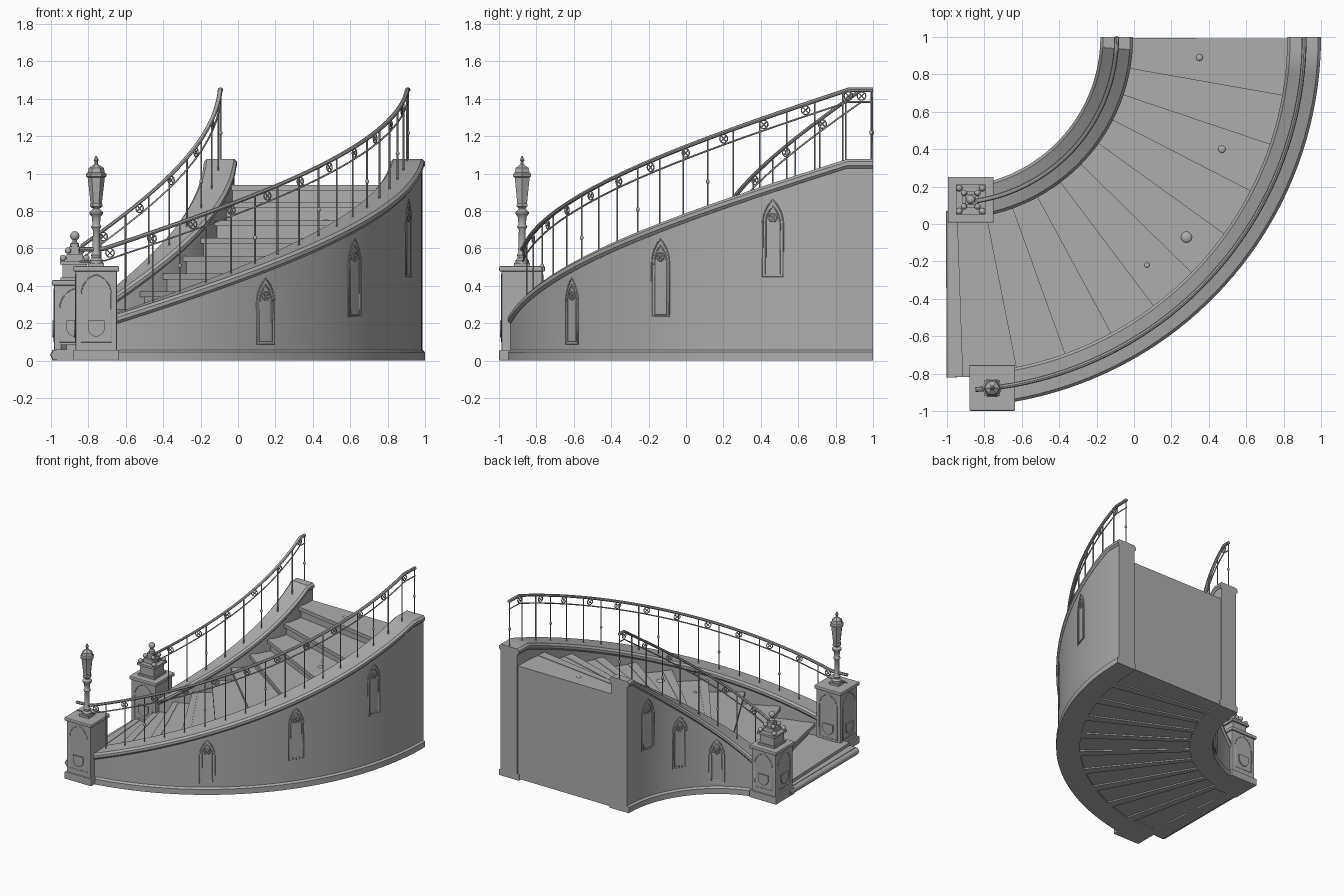
import bpy, bmesh, math
from mathutils import Vector, Matrix

if "Cube" in bpy.data.objects:
    bpy.data.objects.remove(bpy.data.objects["Cube"])

CX, CY = -0.98, 1.0                      # centre of the sweeping stair
R_IN, R_OUT = (0.80, 0.975), (1.80, 1.98)  # radii of the two side walls

stone = bpy.data.materials.new("grey stone")
stone.diffuse_color = (0.42, 0.42, 0.42, 1)
stone.use_nodes = True
stone.node_tree.nodes["Principled BSDF"].inputs["Base Color"].default_value = stone.diffuse_color


def top(phi):
    """Height of the sloping wall cap; phi in degrees."""
    return 0.25 + 0.0109 * (min(phi, 86) - 10)


def rail_z(phi):
    return max(top(phi), 0.225)


def P(r, phi, z):
    a = math.radians(phi)
    return Vector((CX + r * math.sin(a), CY - r * math.cos(a), z))


def steps_between(a, b, d=2.0):
    n = max(1, round((b - a) / d))
    return [a + (b - a) * i / n for i in range(n + 1)]


def finish(name, bm, smooth=True):
    bmesh.ops.recalc_face_normals(bm, faces=bm.faces)
    me = bpy.data.meshes.new(name)
    bm.to_mesh(me)
    bm.free()
    ob = bpy.data.objects.new(name, me)
    bpy.context.collection.objects.link(ob)
    me.materials.append(stone)
    if smooth:
        bpy.ops.object.select_all(action='DESELECT')
        ob.select_set(True)
        bpy.context.view_layer.objects.active = ob
        bpy.ops.object.shade_smooth_by_angle(angle=math.radians(35))
    return ob


def sweep(bm, profile, phis, zf=top):
    """Sweep (r, z, follow) points round the stair; follow adds the slope."""
    rings = [[bm.verts.new(P(r, p, z + k * zf(p))) for r, z, k in profile] for p in phis]
    n = len(profile)
    for a, b in zip(rings, rings[1:]):
        for i in range(n):
            bm.faces.new((a[i], a[(i + 1) % n], b[(i + 1) % n], b[i]))
    bm.faces.new(rings[0])
    bm.faces.new(rings[-1])


def sector(bm, r0, r1, z0, z1, a, b):
    sweep(bm, [(r0, z0, 0), (r1, z0, 0), (r1, z1, 0), (r0, z1, 0)], steps_between(a, b, 3))


def box(bm, c, size):
    m = Matrix.Translation(c) @ Matrix.Diagonal((*size, 1))
    bmesh.ops.create_cube(bm, size=1, matrix=m)


def ball(bm, c, r, squash=1.0):
    m = Matrix.Translation(c) @ Matrix.Diagonal((1, 1, squash, 1))
    bmesh.ops.create_uvsphere(bm, u_segments=12, v_segments=8, radius=r, matrix=m)


def lathe(bm, c, profile, n):
    rings = [[bm.verts.new((c[0] + r * math.cos(i * math.tau / n),
                            c[1] + r * math.sin(i * math.tau / n), z)) for i in range(n)]
             for r, z in profile]
    for a, b in zip(rings, rings[1:]):
        for i in range(n):
            bm.faces.new((a[i], a[(i + 1) % n], b[(i + 1) % n], b[i]))
    bm.faces.new(rings[0])
    bm.faces.new(rings[-1])


def wires(name, paths, radius):
    """Round bars along (points, closed) paths."""
    cu = bpy.data.curves.new(name, 'CURVE')
    cu.dimensions = '3D'
    cu.bevel_depth, cu.bevel_resolution, cu.use_fill_caps = radius, 1, True
    for pts, closed in paths:
        s = cu.splines.new('POLY')
        s.points.add(len(pts) - 1)
        for q, p in zip(s.points, pts):
            q.co = (*p, 1)
        s.use_cyclic_u = closed
    cu.materials.append(stone)
    ob = bpy.data.objects.new(name, cu)
    bpy.context.collection.objects.link(ob)


def arch(w, z0, z1, z2):
    """Gothic outline of two arcs as (s, z): sill z0, spring z1, tip z2."""
    h = z2 - z1
    c = (h * h - w * w) / (2 * w)
    end = math.atan2(h, c)
    side = [((w + c) * math.cos(end * i / 6) - c, z1 + (w + c) * math.sin(end * i / 6))
            for i in range(6)]
    return [(-w, z0), (w, z0)] + side + [(0, z2)] + [(-s, z) for s, z in reversed(side)]


def circle(r, z, n=14):
    return [(r * math.cos(i * math.tau / n), z + r * math.sin(i * math.tau / n)) for i in range(n)]


# Side walls with plinth and rounded sloping cap
for side, (r0, r1), start in (("inner", R_IN, 8), ("outer", R_OUT, 6)):
    phis = steps_between(start, 86) + [88, 90]
    bm = bmesh.new()
    a, b = r0 + 0.014, r1 - 0.014
    sweep(bm, [(a, 0, 0), (b, 0, 0), (b, -0.03, 1), (a, -0.03, 1)], phis)
    finish(side + "_wall", bm)
    bm = bmesh.new()
    sweep(bm, [(r0, 0, 0), (r1, 0, 0), (r1, 0.045, 0), (r1 - 0.015, 0.058, 0),
               (r0 + 0.015, 0.058, 0), (r0, 0.045, 0)], phis)
    finish(side + "_plinth", bm)
    bm = bmesh.new()
    sweep(bm, [(r0 + 0.012, -0.05, 1), (r1 - 0.012, -0.05, 1), (r1, -0.035, 1), (r1, -0.015, 1),
               (r1 - 0.015, 0, 1), (r0 + 0.015, 0, 1), (r0, -0.015, 1), (r0, -0.035, 1)], phis)
    finish(side + "_wall_cap", bm)

# Solid flight of stairs: one zigzag with overhanging nosings, closed to the floor
RISE, TURN, S0, S1, FLOOR = 0.095, 8.6, 0.93, 1.82, 0.01
zig = [(2.0 + 1.6, FLOOR)]
fronts = [2.0] + [80 - TURN * k for k in range(8, -1, -1)]
for i, f in enumerate(fronts):
    z = 0.94 - RISE * (9 - i)
    zig += [(f + 1.6, z - 0.03), (f, z - 0.03), (f, z), (f + 2.3, z), (f + 2.3, z - 0.004)]
    nxt = fronts[i + 1] + 1.6 if i < 9 else 89.7
    zig.append((nxt, z - 0.004))
zig.append((89.7, FLOOR))
bm = bmesh.new()
for (p, z), (q, w) in zip(zig, zig[1:]):
    bm.faces.new([bm.verts.new(v) for v in (P(S0, p, z), P(S1, p, z), P(S1, q, w), P(S0, q, w))])
    if q > p:                            # side and underside of this stretch
        for r in (S0, S1):
            bm.faces.new([bm.verts.new(v) for v in
                          (P(r, p, FLOOR), P(r, p, z), P(r, q, w), P(r, q, FLOOR))])
        bm.faces.new([bm.verts.new(v) for v in
                      (P(S0, p, FLOOR), P(S1, p, FLOOR), P(S1, q, FLOOR), P(S0, q, FLOOR))])
bmesh.ops.remove_doubles(bm, verts=bm.verts, dist=1e-5)
finish("stair_flight", bm, False)

# Ribs on the underside, one below each riser
bm = bmesh.new()
for f in fronts[1:]:
    sector(bm, S0, S1, 0.0, 0.012, f, f + 2.3)
finish("underside_ribs", bm, False)

# Bottom slab with rounded front edge
bm = bmesh.new()
sector(bm, S0, S1, 0, 0.06, 0.3, 4.5)
finish("bottom_slab", bm, False)
nose = [P(r, 0.2, 0.031) for r in (S0, S1)]
wires("bottom_slab_nosing", [(nose, False)], 0.0285)

# Small stone chips on the treads
bm = bmesh.new()
for x, y, z, r in ((0.35, 0.89, 0.936, 0.018), (0.47, 0.4, 0.746, 0.02),
                   (0.28, -0.07, 0.556, 0.03), (0.07, -0.22, 0.461, 0.014)):
    ball(bm, (x, y, z), r, 0.4)
finish("stone_chips", bm)

# Railings: handrail, lower bar, balusters with knobs, crossed rings
for side, r, start, gap, ring_gap, ring0 in (("inner", 0.887, 9, 9.2, 13.8, 17),
                                            ("outer", 1.89, 4, 4.6, 7, 9)):
    phis = steps_between(start, 86) + [88, 90]
    bm = bmesh.new()
    prof = [(r + 0.013 * math.cos(t), 0.37 + 0.012 * math.sin(t), 1)
            for t in (i * math.tau / 8 for i in range(8))]
    sweep(bm, prof, phis, rail_z)
    finish(side + "_handrail", bm)
    bars = [([P(r, p, rail_z(p) + 0.305) for p in phis], False)]
    knobs = bmesh.new()
    p, i = 89.7, 0
    while p > start + 4:
        bars.append(([P(r, p, top(p) - 0.01), P(r, p, rail_z(p) + 0.37)], False))
        if i % 3 == 0:
            ball(knobs, P(r, p, top(p) + 0.14), 0.01, 1.3)
        p, i = p - gap, i + 1
    wires(side + "_balusters", bars, 0.0048)
    finish(side + "_baluster_knobs", knobs)
    rings, p = [], ring0
    k = 180 / (math.pi * r)               # arc length to degrees
    while p < 88:
        zc = rail_z(p) + 0.337
        rings.append(([P(r, p + s * k, z) for s, z in circle(0.023, zc)], True))
        for d in (-0.016, 0.016):
            rings.append(([P(r, p - 0.016 * k, zc - d), P(r, p + 0.016 * k, zc + d)], False))
        p += ring_gap
    wires(side + "_rail_rings", rings, 0.0035)

# Gothic blind windows on the exposed wall faces
for side, r in (("outer", R_OUT[1] - 0.014), ("inner", R_IN[0] + 0.014)):
    k = 180 / (math.pi * r)
    frames = []
    for p, z0, z2 in ((35, 0.09, 0.44), (54.7, 0.235, 0.65), (74.2, 0.45, 0.86)):
        z1 = z2 - 0.13
        shapes = [arch(0.057, z0, z1, z2), arch(0.04, z0 + 0.012, z1, z2 - 0.035),
                  circle(0.022, z1 + 0.035)]
        frames += [([P(r, p + s * k, z) for s, z in shape], True) for shape in shapes]
        for d in (-0.016, 0.016):
            frames.append(([P(r, p - 0.016 * k, z1 + 0.035 - d),
                            P(r, p + 0.016 * k, z1 + 0.035 + d)], False))
    wires(side + "_window_frames", frames, 0.004)

# Newel pillars with panel mouldings and shield plates
LAMP, ORN = (-0.758, -0.876), (-0.873, 0.13)
for side, (x, y), h in (("outer", LAMP, 0.505), ("inner", ORN, 0.43)):
    bm = bmesh.new()
    box(bm, (x, y, h / 2), (0.22, 0.22, h - 0.02))
    box(bm, (x, y, 0.029), (0.245, 0.245, 0.058))
    box(bm, (x, y, h - 0.014), (0.245, 0.245, 0.028))
    ob = finish(side + "_pillar", bm, False)
    bev = ob.modifiers.new("soft_edges", 'BEVEL')
    bev.width, bev.segments = 0.006, 2
    outlines, shields = [], bmesh.new()
    for turn in (0, -90, 180):           # front, left and back faces
        M = Matrix.Translation((x, y, 0)) @ Matrix.Rotation(math.radians(turn), 4, 'Z')
        place = lambda s, z, d: M @ Vector((s, -0.11 - d, z))
        outlines.append(([place(s, z, 0) for s, z in arch(0.08, 0.1, h - 0.15, h - 0.045)], True))
        half = [(0.045, 0.215), (0.045, 0.165), (0.03, 0.14)]
        shape = half + [(0, 0.125)] + [(-s, z) for s, z in reversed(half)]
        f = shields.faces.new([shields.verts.new(place(s, z, 0.009)) for s, z in shape])
        ex = bmesh.ops.extrude_face_region(shields, geom=[f])
        inward = place(0, 0, 0) - place(0, 0, 0.009)
        bmesh.ops.translate(shields, vec=inward, verts=[v for v in ex["geom"]
                                                      if isinstance(v, bmesh.types.BMVert)])
    wires(side + "_pillar_panels", outlines, 0.003)
    finish(side + "_pillar_shields", shields, False)

# Lamp post on the outer pillar
bm = bmesh.new()
box(bm, (*LAMP, 0.512), (0.085, 0.085, 0.02))
lathe(bm, LAMP, [(0.036, 0.52), (0.036, 0.535), (0.024, 0.55), (0.028, 0.565), (0.02, 0.58),
                 (0.018, 0.70), (0.028, 0.715), (0.02, 0.73), (0.024, 0.77), (0.036, 0.785),
                 (0.036, 0.795), (0.018, 0.81), (0.022, 0.825)], 16)
finish("lamp_post", bm)
bm = bmesh.new()
lathe(bm, LAMP, [(0.022, 0.815), (0.034, 0.825), (0.034, 0.835), (0.03, 0.84), (0.046, 0.98),
                 (0.056, 0.985), (0.056, 0.998), (0.046, 1.005), (0.04, 1.03), (0.022, 1.042),
                 (0.01, 1.05), (0.008, 1.065), (0.014, 1.072), (0.003, 1.095)], 6)
finish("lantern", bm, False)

# Stepped ball ornament on the inner pillar
bm = bmesh.new()
x, y = ORN
for w, z0, z1 in ((0.15, 0.43, 0.445), (0.13, 0.445, 0.515), (0.16, 0.515, 0.533),
                  (0.09, 0.533, 0.57), (0.055, 0.57, 0.61)):
    box(bm, (x, y, (z0 + z1) / 2), (w, w, z1 - z0))
finish("ornament_block", bm, False)
bm = bmesh.new()
for sx in (-1, 1):
    for sy in (-1, 1):
        for d, z, r in ((0.062, 0.548, 0.018), (0.036, 0.588, 0.017)):
            ball(bm, (x + sx * d, y + sy * d, z), r)
lathe(bm, ORN, [(0.024, 0.605), (0.024, 0.625), (0.013, 0.635), (0.013, 0.65)], 12)
ball(bm, (x, y, 0.667), 0.025)
finish("ornament_balls", bm)
